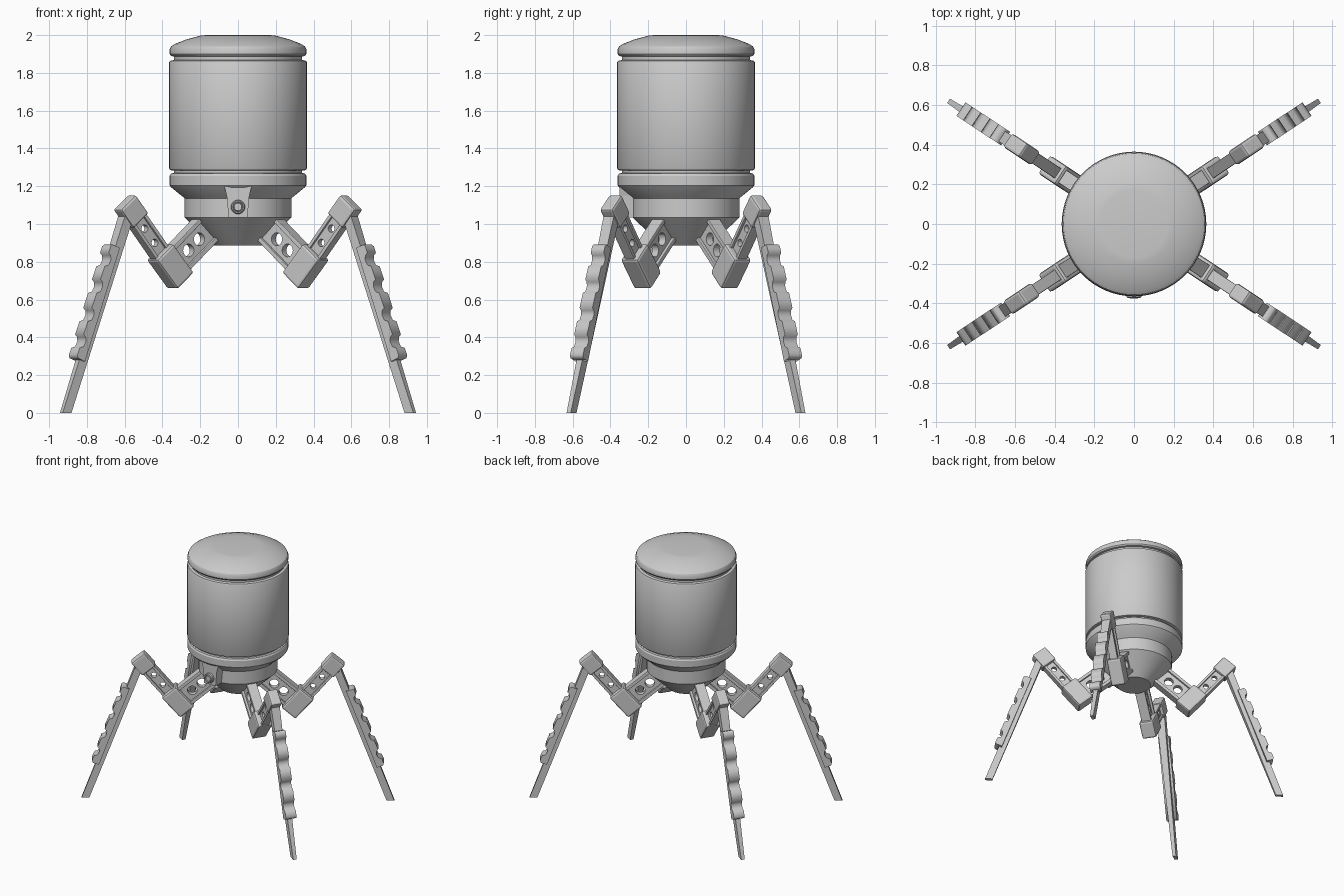
import bpy, bmesh
from math import radians, cos, sin, pi, atan2
from mathutils import Matrix, Vector

if "Cube" in bpy.data.objects:
    bpy.data.objects.remove(bpy.data.objects["Cube"])

AZ = radians(33.6)
LEGS = {"front_right": -AZ, "back_right": AZ, "back_left": pi - AZ, "front_left": pi + AZ}


def add(name, mesh, rot=0.0):
    ob = bpy.data.objects.new(name, mesh)
    ob.rotation_euler.z = rot
    bpy.context.collection.objects.link(ob)
    return ob


def mesh_from(bm, name):
    bmesh.ops.recalc_face_normals(bm, faces=bm.faces)
    me = bpy.data.meshes.new(name)
    bm.to_mesh(me)
    bm.free()
    return me


def smooth(ob):
    bpy.ops.object.select_all(action='DESELECT')
    ob.select_set(True)
    bpy.context.view_layer.objects.active = ob
    bpy.ops.object.shade_smooth_by_angle(angle=radians(30))


def lathe(name, profile, steps=64):
    bm = bmesh.new()
    vs = [bm.verts.new((r, 0, z)) for r, z in profile]
    es = [bm.edges.new(p) for p in zip(vs, vs[1:])]
    bmesh.ops.spin(bm, geom=vs + es, axis=(0, 0, 1), cent=(0, 0, 0), angle=2 * pi, steps=steps)
    bmesh.ops.remove_doubles(bm, verts=bm.verts, dist=1e-4)
    ob = add(name, mesh_from(bm, name))
    smooth(ob)
    return ob


# bevelled box in the leg plane: centre (s, z), length along direction ang, width across, thickness
def box(name, c, ang, length, width, thick, bevel):
    bm = bmesh.new()
    bmesh.ops.create_cube(bm, size=1)
    bmesh.ops.scale(bm, vec=(length, thick, width), verts=bm.verts)
    bmesh.ops.bevel(bm, geom=bm.edges[:], offset=bevel, segments=2, profile=0.5, affect='EDGES')
    m = Matrix.Translation((c[0], 0, c[1])) @ Matrix.Rotation(-ang, 4, 'Y')
    bmesh.ops.transform(bm, matrix=m, verts=bm.verts)
    return mesh_from(bm, name)


# flat plate in the leg plane (s, z) with round holes, extruded sideways
def plate(name, outline, thick, holes=()):
    cu = bpy.data.curves.new(name, 'CURVE')
    cu.dimensions, cu.fill_mode, cu.extrude = '2D', 'BOTH', thick / 2
    loops = [outline] + [[(x + r * cos(2 * pi * i / 24), y + r * sin(2 * pi * i / 24))
                          for i in range(24)] for x, y, r in holes]
    for pts in loops:
        sp = cu.splines.new('POLY')
        sp.points.add(len(pts) - 1)
        for p, (x, y) in zip(sp.points, pts):
            p.co = (x, y, 0, 1)
        sp.use_cyclic_u = True
    ob = add(name + "_curve", cu)
    bpy.context.view_layer.update()
    dg = bpy.context.evaluated_depsgraph_get()
    me = bpy.data.meshes.new_from_object(ob.evaluated_get(dg), depsgraph=dg)
    bpy.data.objects.remove(ob)
    me.transform(Matrix.Rotation(pi / 2, 4, 'X'))
    bm = bmesh.new()
    bm.from_mesh(me)
    bmesh.ops.remove_doubles(bm, verts=bm.verts, dist=1e-5)
    return mesh_from(bm, name)


parts = {}


# perforated arm: thin web with holes between two thicker rails
def strut(name, a, b, width, thick, rail, holes):
    a, b = Vector(a), Vector(b)
    d = (b - a).normalized()
    n = Vector((-d.y, d.x))
    h = width / 2 - rail / 2
    out = [a + n * h, b + n * h, b - n * h, a - n * h]
    parts[name + "_web"] = plate(name + "_web", [tuple(p) for p in out], thick * 0.55, holes)
    for side, k in (("upper", 1), ("lower", -1)):
        parts[f"{name}_{side}_rail"] = box(name + "_rail", (a + b) / 2 + n * h * k,
                                           atan2(d.y, d.x), (b - a).length, rail, thick, 0.004)


# tank body: base cone, collar, drum, cap
lathe("base", [(0, .885), (.125, .885), (.27, 1.022), (.283, 1.035), (.283, 1.135), (.293, 1.145),
               (.355, 1.195), (.362, 1.205), (.362, 1.255), (.355, 1.267), (.34, 1.27), (.34, 1.285), (0, 1.285)])
lathe("tank_drum", [(0, 1.282), (.345, 1.282), (.36, 1.286), (.365, 1.295), (.365, 1.855),
                    (.36, 1.864), (.34, 1.868), (.34, 1.89), (0, 1.89)])
lathe("tank_cap", [(0, 1.885), (.335, 1.885), (.355, 1.89), (.362, 1.9), (.362, 1.925), (.355, 1.94),
                   (.335, 1.953), (.27, 1.978), (.2, 1.997), (.17, 2.0), (0, 2.0)])

# front bracket and its knob
bm = bmesh.new()
ring = [bm.verts.new((x, -.352, z)) for x, z in
        ((-.05, 1.035), (.05, 1.035), (.06, 1.15), (.075, 1.21), (-.075, 1.21), (-.06, 1.15))]
ext = bmesh.ops.extrude_face_region(bm, geom=[bm.faces.new(ring)])
bmesh.ops.translate(bm, vec=(0, .1, 0), verts=[v for v in ext["geom"] if isinstance(v, bmesh.types.BMVert)])
add("front_bracket", mesh_from(bm, "front_bracket"))
knob = lathe("front_knob", [(0, 0), (.037, 0), (.037, .018), (.032, .024), (.027, .024),
                            (.024, .018), (.02, .025), (0, .025)], 24)
knob.location = (0, -.35, 1.09)
knob.rotation_euler.x = pi / 2

# leg arms and joints, all in the leg plane
strut("hip_arm", (.19, .985), (.42, .785), .165, .075, .024, [(.26, .92, .034), (.328, .86, .034)])
strut("upper_arm", (.45, .79), (.67, 1.055), .105, .06, .02, [(.54, .90, .02), (.604, .976, .02)])
parts["elbow_block"] = box("elbow_block", (.43, .776), radians(-41), .135, .205, .11, .014)
parts["knee_block"] = box("knee_block", (.68, 1.066), radians(50), .13, .125, .082, .013)

# tapered shin ending flat on the ground
TOP, FOOT = Vector((.705, 1.06)), Vector((1.095, 0))
bm = bmesh.new()
rings = [[bm.verts.new((c.x + i * .028, j * w / 2, c.y)) for i, j in ((-1, -1), (1, -1), (1, 1), (-1, 1))]
         for c, w in ((TOP, .066), (FOOT, .026))]
for r in rings:
    bm.faces.new(r)
for i in range(4):
    bm.faces.new((rings[0][i], rings[0][i - 1], rings[1][i - 1], rings[1][i]))
parts["shin"] = mesh_from(bm, "shin")

# shin guard with scalloped outer face
axis = (FOOT - TOP).normalized()
outw = Vector((-axis.y, axis.x))
start = TOP + axis * .2
prof = [(0, .004), (0, .052), (.012, .062)]
for d in (.05, .2, .36, .51):
    prof += [(d, .062), (d + .008, .045), (d + .03, .036), (d + .06, .04), (d + .075, .06)]
prof += [(.625, .062), (.64, .052), (.64, .004)]
parts["shin_guard"] = plate("shin_guard", [tuple(start + axis * u + outw * v) for u, v in prof], .082)

# four copies around the body
for leg, rot in LEGS.items():
    for part, me in parts.items():
        add(f"{leg}_{part}", me, rot)
